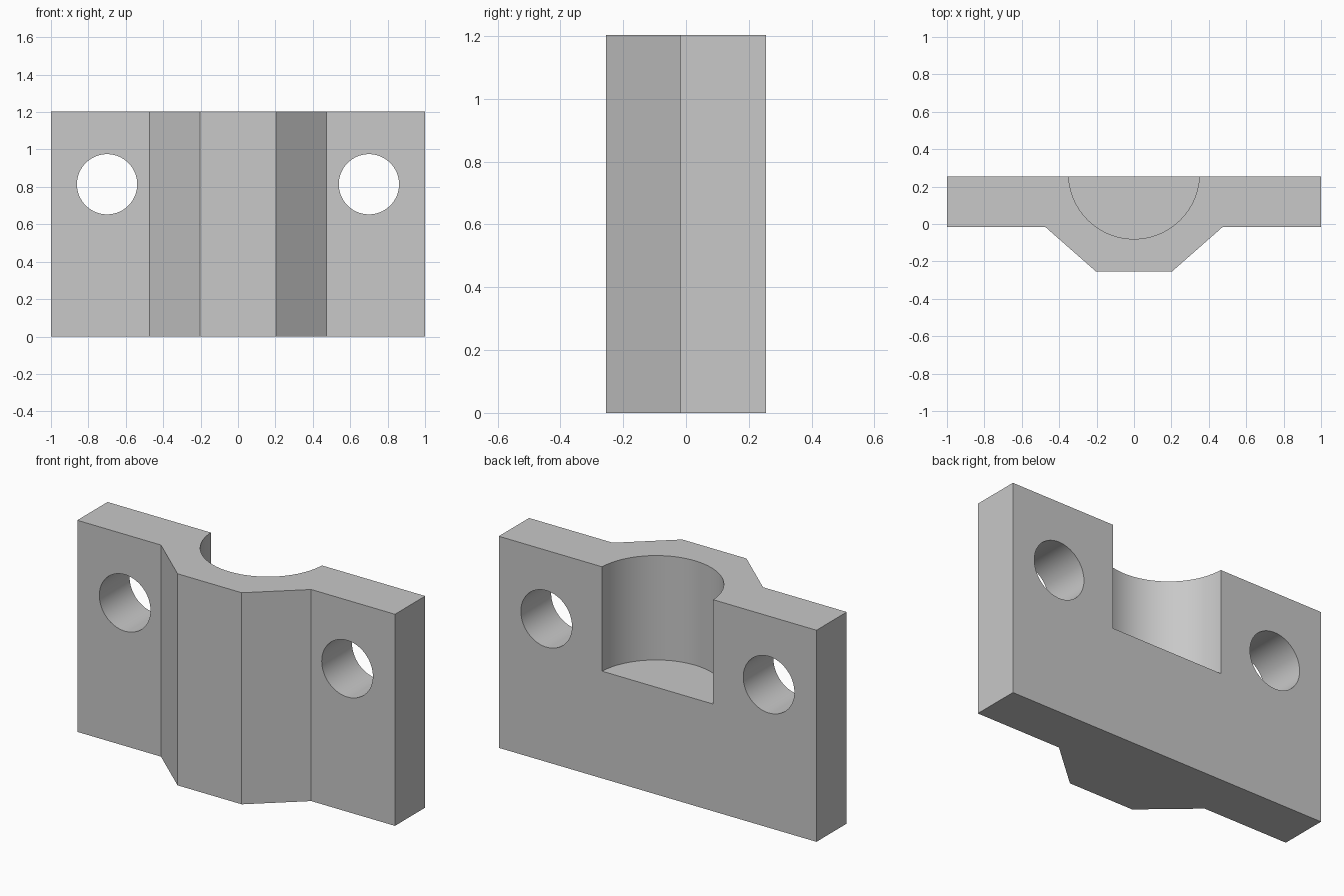
import bpy, bmesh, math
from mathutils import Matrix

cube = bpy.data.objects.get("Cube")
if cube:
    bpy.data.objects.remove(cube, do_unlink=True)

HEIGHT = 1.204
BACK = 0.255        # rear face of the plate
STEP = -0.017       # front face of the side flanges

grey = bpy.data.materials.new("plain grey")
grey.use_nodes = True
colour = (0.58, 0.58, 0.58, 1)
grey.diffuse_color = colour
grey.node_tree.nodes["Principled BSDF"].inputs["Base Color"].default_value = colour


def add_object(name, bm):
    bmesh.ops.recalc_face_normals(bm, faces=bm.faces)
    mesh = bpy.data.meshes.new(name)
    bm.to_mesh(mesh)
    bm.free()
    mesh.materials.append(grey)
    obj = bpy.data.objects.new(name, mesh)
    bpy.context.collection.objects.link(obj)
    return obj


def extruded(name, outline, height):
    bm = bmesh.new()
    face = bm.faces.new([bm.verts.new((x, y, 0)) for x, y in outline])
    top = bmesh.ops.extrude_face_region(bm, geom=[face])["geom"]
    verts = [v for v in top if isinstance(v, bmesh.types.BMVert)]
    bmesh.ops.translate(bm, verts=verts, vec=(0, 0, height))
    return add_object(name, bm)


def cylinder(name, radius, depth, matrix):
    bm = bmesh.new()
    bmesh.ops.create_cone(bm, cap_ends=True, segments=96, radius1=radius,
                          radius2=radius, depth=depth, matrix=matrix)
    obj = add_object(name, bm)
    obj.hide_render = True
    return obj


# Plate with a tapered front rib, from one mirrored outline
half = [(1, BACK), (1, STEP), (0.473, STEP), (0.202, -BACK)]
block = extruded("clamp_block", half + [(-x, y) for x, y in reversed(half)], HEIGHT)

# Round pocket open at the top and back, and two bolt holes
FLOOR = 0.61
cutters = [cylinder("pocket_cutter", 0.35, 1.2,
                    Matrix.Translation((0, 0.27, FLOOR + 0.6)))]
for side, label in ((1, "left"), (-1, "right")):
    turn = Matrix.Rotation(math.pi / 2, 4, "X")
    cutters.append(cylinder(label + "_hole_cutter", 0.161, 1,
                            Matrix.Translation((side * 0.7, 0, 0.814)) @ turn))

bpy.ops.object.select_all(action="DESELECT")
block.select_set(True)
bpy.context.view_layer.objects.active = block
for cutter in cutters:
    mod = block.modifiers.new(cutter.name, "BOOLEAN")
    mod.operation = "DIFFERENCE"
    mod.solver = "EXACT"
    mod.object = cutter
    bpy.ops.object.modifier_apply(modifier=mod.name)
for cutter in cutters:
    bpy.data.objects.remove(cutter, do_unlink=True)

# Smooth bores, crisp edges
bpy.ops.object.shade_smooth_by_angle(angle=math.radians(30))
